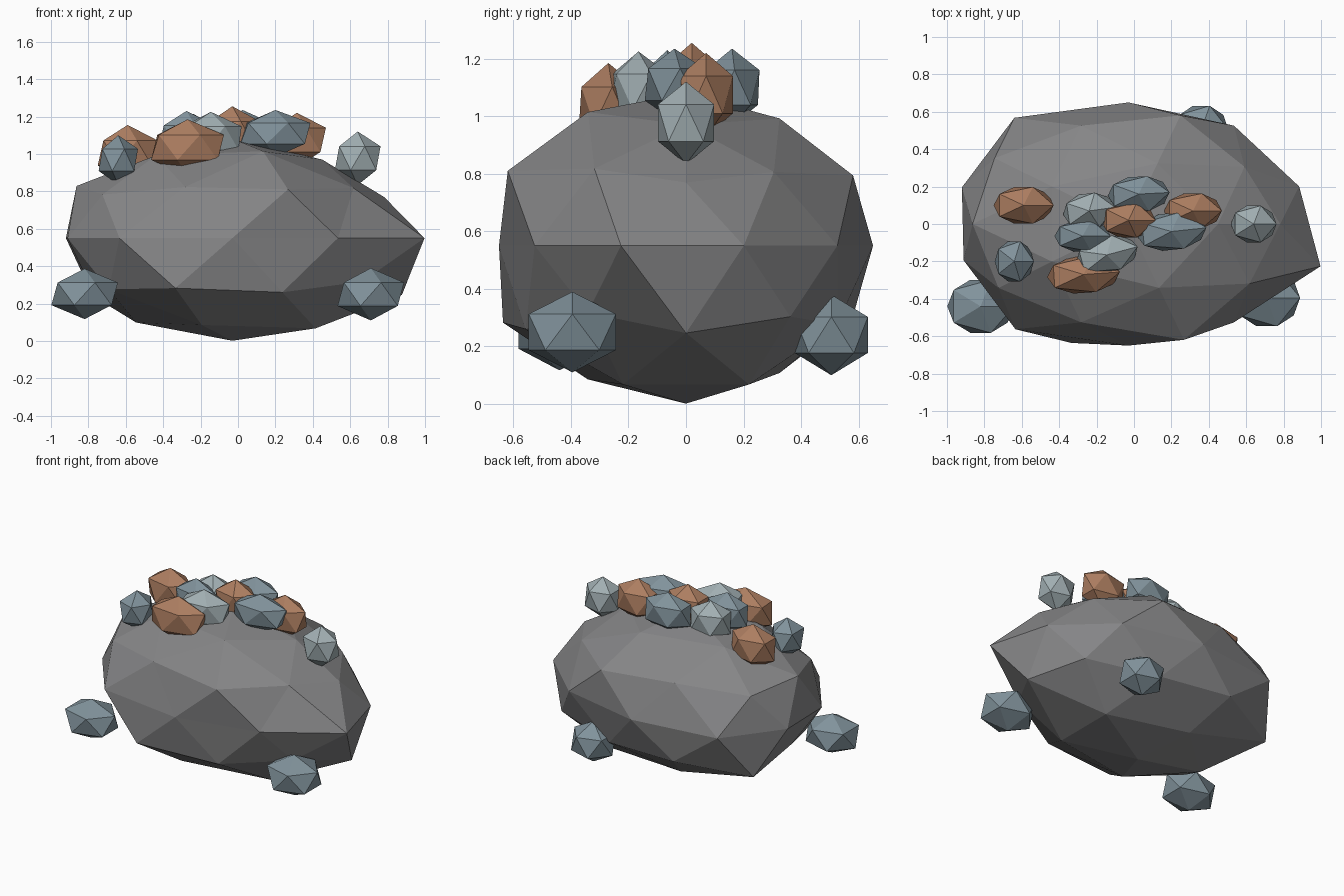
import bpy
from math import radians
from mathutils import Vector


def material(name, rgb):
    m = bpy.data.materials.new(name)
    m.diffuse_color = (*rgb, 1)
    return m


GREY = material("dark_grey", (0.235, 0.235, 0.24))
BLUE = material("slate_blue", (0.22, 0.29, 0.33))
PALE = material("pale_slate", (0.36, 0.43, 0.45))
RUST = material("rust", (0.42, 0.21, 0.12))

# Main boulder: a faceted ball, some corners pushed in or out
bpy.ops.mesh.primitive_ico_sphere_add(subdivisions=2, radius=1)
boulder = bpy.context.object
boulder.name = "boulder"
boulder.data.materials.append(GREY)
pushes = [
    (.95, -.31, 0, 1.125), (-.95, .31, 0, .975), (-.95, -.31, 0, .965),
    (-.59, .81, 0, 1.08), (-.59, -.81, 0, 1.07),
    (.28, -.85, .45, 1.12), (.28, .85, .45, 1.05), (-.72, .53, .45, 1.03),
    (.89, 0, .45, .945), (-.85, 0, .53, 1.02), (.69, .5, .53, .94),
    (.69, -.5, .53, .98), (.16, -.5, .85, 1.05), (.53, 0, .85, .95),
    (0, 0, 1, 1.02), (0, 0, -1, 1.055),
    (-.28, -.85, -.45, 1.15), (.26, -.81, -.53, 1.06), (.72, .53, -.45, 1.06),
    (-.28, .85, -.45, 1.05), (.85, 0, -.53, 1.11), (-.53, 0, -.85, 1.02),
    (.43, -.31, -.85, 1.09), (.43, .31, -.85, 1.09), (-.16, -.5, -.85, 1.05),
    (-.69, .5, -.53, 1.13), (-.89, 0, -.45, .91),
]
scale = {}
for x, y, z, s in pushes:
    d = Vector((x, y, z))
    v = min(boulder.data.vertices, key=lambda v: (v.co - d).length)
    scale[v.index] = s
for v in boulder.data.vertices:
    s = scale.get(v.index, 1)
    v.co = Vector((v.co.x * .96 * s - .03, v.co.y * .65 * s, v.co.z * .52 * s + .55))


# Small stones: 20-sided lumps, centre / half sizes / turn about z
def stone(name, mat, centre, half, turn=0):
    bpy.ops.mesh.primitive_ico_sphere_add(subdivisions=1, radius=1, location=centre)
    ob = bpy.context.object
    ob.name = name
    ob.scale = (half[0] / .894, half[1] / .87, half[2])
    ob.rotation_euler.z = radians(turn)
    ob.data.materials.append(mat)


# Cluster on the crown
crown = [
    (RUST, (-.59, .10, 1.005), (.16, .10, .15), 0),
    (BLUE, (-.64, -.20, .968), (.105, .11, .132), 0),
    (RUST, (-.27, -.27, 1.035), (.195, .10, .15), 4),
    (PALE, (-.145, -.165, 1.085), (.17, .095, .14), 15),
    (BLUE, (-.275, -.065, 1.09), (.15, .085, .14), 0),
    (PALE, (-.24, .07, 1.075), (.14, .095, .14), 8),
    (RUST, (-.03, .02, 1.11), (.145, .095, .145), 0),
    (BLUE, (.025, .16, 1.10), (.165, .095, .135), 3),
    (BLUE, (.20, -.04, 1.11), (.188, .10, .125), 6),
    (RUST, (.315, .07, 1.075), (.155, .095, .145), 0),
    (PALE, (.64, .0, .977), (.122, .10, .143), 0),
]
for i, args in enumerate(crown):
    stone(f"crown_stone_{i + 1}", *args)

# Loose stones round the foot
foot = [
    (BLUE, (-.82, -.44, .252), (.178, .145, .135), 0),
    (BLUE, (.71, -.395, .25), (.178, .155, .14), 0),
    (BLUE, (.36, .505, .24), (.145, .13, .14), 0),
]
for i, args in enumerate(foot):
    stone(f"foot_stone_{i + 1}", *args)
